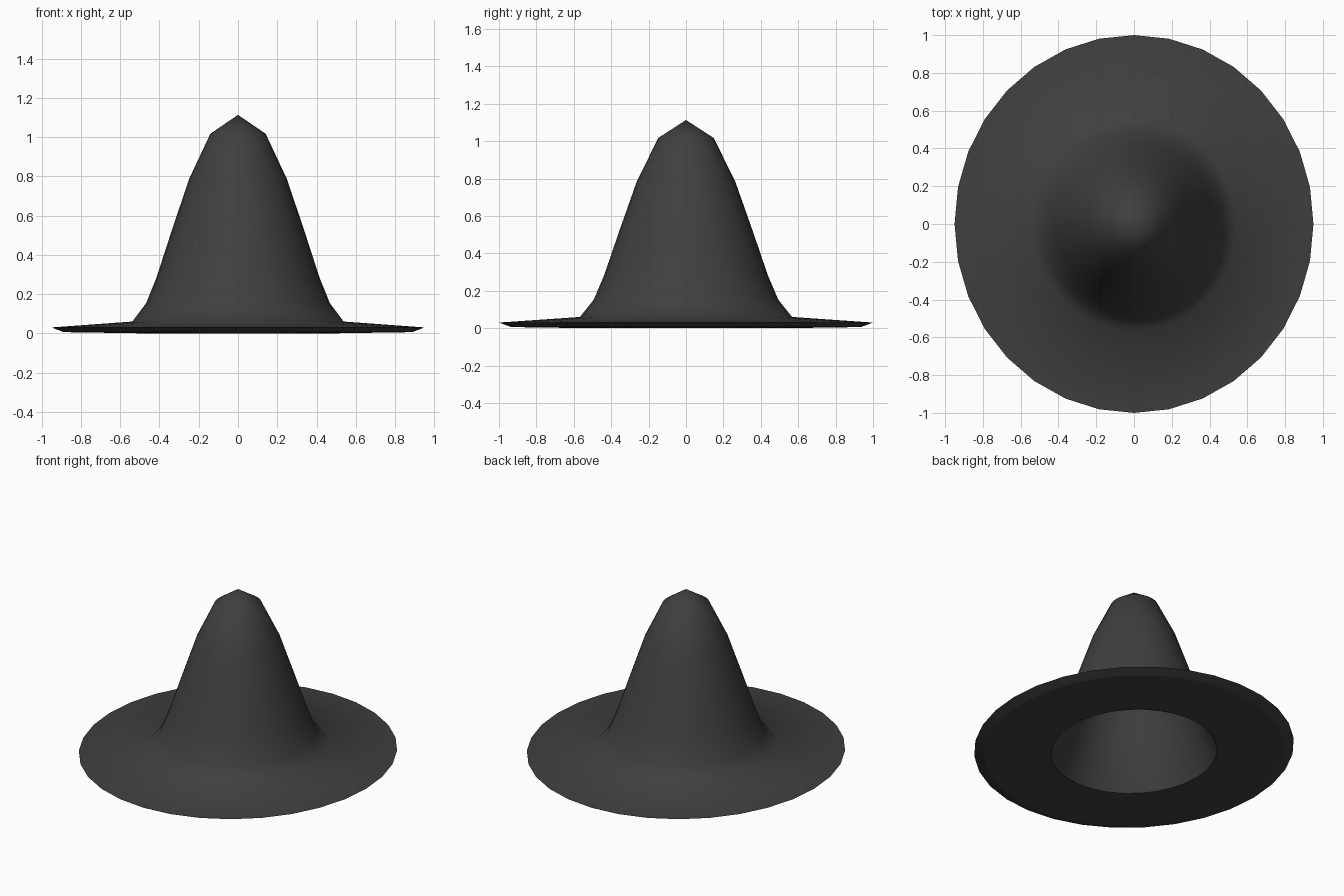
import bpy, bmesh, math

if "Cube" in bpy.data.objects:
    bpy.data.objects.remove(bpy.data.objects["Cube"])

SEGMENTS = 32
SQUASH_X = 0.95   # the hat is slightly narrower from side to side

# Profile (radius along y, z): outer crown, brim, underside, hollow inside
profile = [
    (0.148, 1.017), (0.263, 0.785), (0.36, 0.51), (0.437, 0.285),
    (0.493, 0.153), (0.567, 0.06), (1.0, 0.03), (0.935, 0.006),
    (0.52, 0.0), (0.455, 0.12), (0.395, 0.27), (0.315, 0.495),
    (0.22, 0.755), (0.115, 0.972),
]
TIP_OUT, TIP_IN = 1.113, 1.05

bm = bmesh.new()
rings = []
for r, z in profile:
    rings.append([bm.verts.new((r * SQUASH_X * math.cos(a), r * math.sin(a), z))
                  for a in (2 * math.pi * i / SEGMENTS for i in range(SEGMENTS))])

# Walls between neighbouring rings
for upper, lower in zip(rings, rings[1:]):
    for i in range(SEGMENTS):
        j = (i + 1) % SEGMENTS
        bm.faces.new((upper[i], lower[i], lower[j], upper[j]))

# Pointed outer and inner tips
for ring, z in ((rings[0], TIP_OUT), (rings[-1], TIP_IN)):
    tip = bm.verts.new((0, 0, z))
    for i in range(SEGMENTS):
        bm.faces.new((ring[i], ring[(i + 1) % SEGMENTS], tip))
bmesh.ops.recalc_face_normals(bm, faces=bm.faces)

mesh = bpy.data.meshes.new("pointed_hat")
bm.to_mesh(mesh)
bm.free()
hat = bpy.data.objects.new("pointed_hat", mesh)
bpy.context.collection.objects.link(hat)

# Dark felt
felt = bpy.data.materials.new("dark_felt")
felt.diffuse_color = (0.05, 0.05, 0.05, 1)
felt.use_nodes = True
felt.node_tree.nodes["Principled BSDF"].inputs["Base Color"].default_value = felt.diffuse_color
mesh.materials.append(felt)

# Smooth crown and brim top, sharp rim and opening
bpy.context.view_layer.objects.active = hat
hat.select_set(True)
bpy.ops.object.shade_smooth_by_angle(angle=math.radians(55))
n = len(profile)
sharp = {6, 7, 8}
for e in mesh.edges:
    a, b = e.vertices
    if a // SEGMENTS == b // SEGMENTS and a // SEGMENTS in sharp and a < n * SEGMENTS:
        e.use_edge_sharp = True
    else:
        e.use_edge_sharp = False
